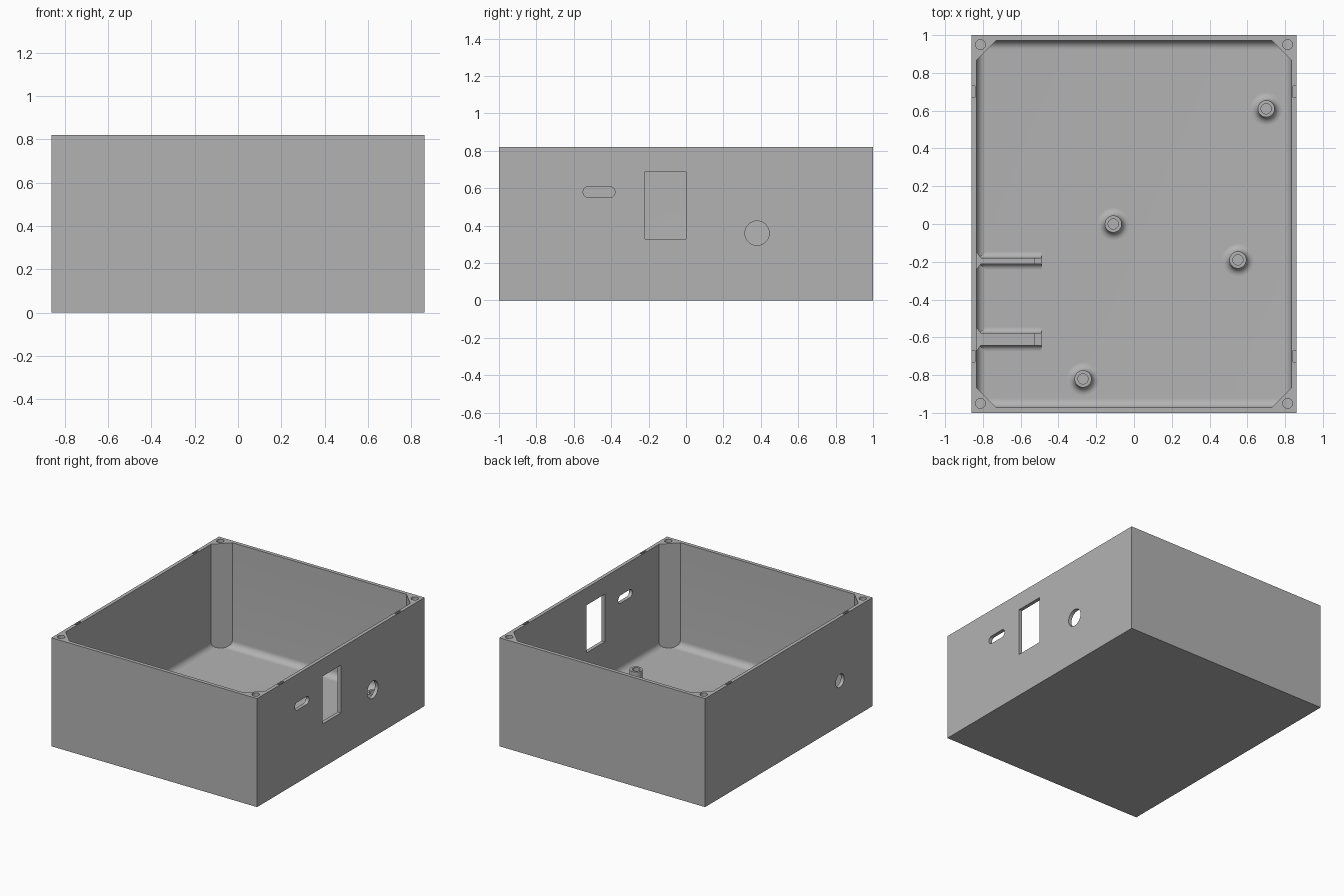
import bpy, bmesh
from math import sin, cos, pi, radians
from mathutils import Matrix

old = bpy.data.objects.get("Cube")
if old:
    bpy.data.objects.remove(old, do_unlink=True)

grey = bpy.data.materials.new("plain grey plastic")
grey.use_nodes = True
colour = (0.45, 0.45, 0.45, 1)
grey.diffuse_color = colour
grey.node_tree.nodes["Principled BSDF"].inputs["Base Color"].default_value = colour

W, D, H = 0.86, 1.0, 0.82      # half width, half depth, height
FLOOR = 0.03
IN_X, IN_Y = 0.833, 0.972      # inner wall faces


def make(name, bm):
    bmesh.ops.recalc_face_normals(bm, faces=bm.faces[:])
    mesh = bpy.data.meshes.new(name)
    bm.to_mesh(mesh)
    bm.free()
    mesh.materials.append(grey)
    obj = bpy.data.objects.new(name, mesh)
    bpy.context.collection.objects.link(obj)
    return obj


def box(name, lo, hi, round_bottom=0):
    bm = bmesh.new()
    bmesh.ops.create_cube(bm, size=1)
    for v in bm.verts:
        v.co = [lo[i] if v.co[i] < 0 else hi[i] for i in range(3)]
    if round_bottom:
        edges = [e for e in bm.edges if all(v.co.z == min(w.co.z for w in bm.verts) for v in e.verts)]
        bmesh.ops.bevel(bm, geom=edges, offset=round_bottom, segments=8, profile=0.5, affect='EDGES')
    return make(name, bm)


def prism(name, outline, axis, lo, hi):
    """Extrude a 2D outline along x (outline in y,z) or z (outline in x,y)."""
    bm = bmesh.new()
    place = (lambda a, b: (lo, a, b)) if axis == 'x' else (lambda a, b: (a, b, lo))
    face = bm.faces.new([bm.verts.new(place(a, b)) for a, b in outline])
    ext = bmesh.ops.extrude_face_region(bm, geom=[face])['geom']
    shift = (hi - lo, 0, 0) if axis == 'x' else (0, 0, hi - lo)
    bmesh.ops.translate(bm, vec=shift, verts=[g for g in ext if isinstance(g, bmesh.types.BMVert)])
    return make(name, bm)


def stadium(y, z, half, r, n=16):
    """Circle outline stretched along y by half on each side."""
    pts = []
    for side in (1, -1):
        for i in range(n + 1):
            a = -pi / 2 + pi * i / n
            pts.append((y + side * (half + r * cos(a)), z + side * r * sin(a)))
    return pts


def circle(x, y, r, n=32):
    return [(x + r * cos(2 * pi * i / n), y + r * sin(2 * pi * i / n)) for i in range(n)]


def boolean(target, cutter, operation='DIFFERENCE'):
    mod = target.modifiers.new("cut", 'BOOLEAN')
    mod.operation, mod.object, mod.solver = operation, cutter, 'EXACT'
    bpy.context.view_layer.objects.active = target
    bpy.ops.object.modifier_apply(modifier=mod.name)
    bpy.data.objects.remove(cutter, do_unlink=True)


# Cavity: rounded floor edges, with the corners cut off to leave screw columns
cavity = box("cavity", (-IN_X, -IN_Y, FLOOR), (IN_X, IN_Y, 1), 0.05)
A, B, S = 1.0, 1.2, 1.7
octagon = [(A, S - A), (S - B, B), (B - S, B), (-A, S - A),
           (-A, A - S), (B - S, -B), (S - B, -B), (A, A - S)]
boolean(cavity, prism("corner_limits", octagon, 'z', -0.1, 1.1), 'INTERSECT')

shell = box("box_shell", (-W, -D, 0), (W, D, H))
boolean(shell, cavity)

# Openings in the side walls
boolean(shell, box("switch_cut", (0.75, -0.22, 0.33), (0.95, 0, 0.69)))
boolean(shell, prism("slot_cut", stadium(-0.465, 0.58, 0.055, 0.03), 'x', 0.75, 0.95))
boolean(shell, prism("round_cut", circle(0.38, 0.36, 0.065), 'x', 0.75, 0.95))
boolean(shell, prism("cable_cut", circle(-0.61, 0.34, 0.05), 'x', -0.95, -0.75))

# Screw holes and small rim pockets
for sx in (-1, 1):
    for sy in (-1, 1):
        boolean(shell, prism("screw_cut", circle(sx * 0.813, sy * 0.95, 0.026), 'z', 0.5, 0.9))
        x = sorted((sx * 0.841, sx * 0.857))
        boolean(shell, box("pocket_cut", (x[0], sy * 0.7 - 0.03, H - 0.04),
                           (x[1], sy * 0.7 + 0.03, 0.9)))

parts = [shell]

# Standoffs: flared base, straight post, blind hole
R, FLARE, TOP = 0.045, 0.04, 0.21
for i, (x, y) in enumerate([(0.70, 0.61), (-0.11, 0.0), (0.55, -0.19), (-0.27, -0.82)]):
    profile = [(R + FLARE, FLOOR - 0.01)]
    for k in range(9):
        a = pi / 2 * k / 8
        profile.append((R + FLARE * (1 - sin(a)), FLOOR + FLARE * (1 - cos(a))))
    profile += [(R, TOP), (0.027, TOP), (0.027, 0.08), (0, 0.08)]
    bm = bmesh.new()
    vs = [bm.verts.new((r, 0, z)) for r, z in profile]
    es = [bm.edges.new(p) for p in zip(vs, vs[1:])]
    bmesh.ops.spin(bm, geom=vs + es, cent=(0, 0, 0), axis=(0, 0, 1), angle=2 * pi, steps=40)
    bmesh.ops.remove_doubles(bm, verts=bm.verts[:], dist=1e-5)
    bmesh.ops.transform(bm, matrix=Matrix.Translation((x, y, 0)), verts=bm.verts[:])
    parts.append(make(f"standoff_{i + 1}", bm))

# Support ribs on the wall: filleted foot, raised end lip, wall gusset
RIB_TOP, FILLET = 0.25, 0.03
for name, y, half in (("narrow", -0.195, 0.016), ("wide", -0.61, 0.032)):
    right = [(half + FILLET, FLOOR - 0.01)]
    for k in range(7):
        a = pi / 2 * k / 6
        right.append((half + FILLET * (1 - sin(a)), FLOOR + FILLET * (1 - cos(a))))
    right.append((half, RIB_TOP))
    outline = [(y + w, z) for w, z in right] + [(y - w, z) for w, z in reversed(right)]
    parts.append(prism(f"{name}_rib", outline, 'x', -0.845, -0.49))
    parts.append(box(f"{name}_rib_lip", (-0.53, y - half, RIB_TOP - 0.01),
                     (-0.49, y + half, RIB_TOP + 0.04)))
    g = half + FILLET
    gusset = [(-0.845, y - g), (-IN_X, y - g), (-0.81, y - half),
              (-0.81, y + half), (-IN_X, y + g), (-0.845, y + g)]
    parts.append(prism(f"{name}_rib_gusset", gusset, 'z', FLOOR - 0.01, RIB_TOP))

# Smooth shading with sharp edges kept
bpy.ops.object.select_all(action='DESELECT')
for p in parts:
    p.select_set(True)
bpy.context.view_layer.objects.active = shell
bpy.ops.object.shade_smooth_by_angle(angle=radians(30))
